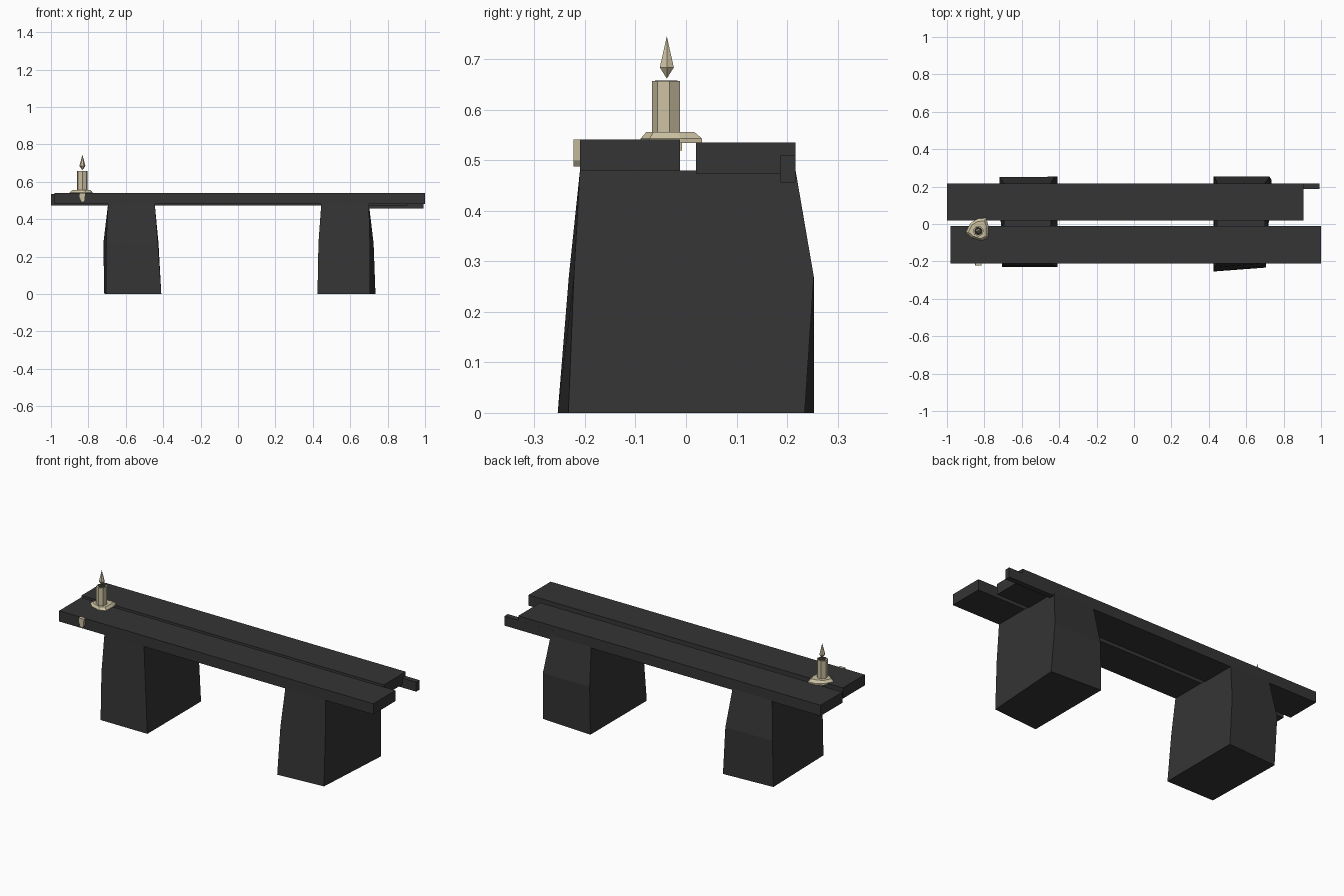
import bpy, bmesh, math

if "Cube" in bpy.data.objects:
    bpy.data.objects.remove(bpy.data.objects["Cube"])


def material(name, rgb):
    m = bpy.data.materials.new(name)
    m.diffuse_color = (*rgb, 1)
    m.use_nodes = True
    m.node_tree.nodes["Principled BSDF"].inputs["Base Color"].default_value = m.diffuse_color
    return m


STONE = material("charcoal_stone", (0.035, 0.035, 0.035))
WAX = material("tan_wax", (0.60, 0.53, 0.36))
CHAR = material("burnt_wick", (0.03, 0.028, 0.025))


def loft(name, rings, mat):
    """Closed solid through rings of points with equal counts, bottom to top."""
    bm = bmesh.new()
    rows = [[bm.verts.new(p) for p in ring] for ring in rings]
    n = len(rows[0])
    for a, b in zip(rows, rows[1:]):
        for i in range(n):
            j = (i + 1) % n
            bm.faces.new((a[i], a[j], b[j], b[i]))
    bm.faces.new(rows[0][::-1])
    bm.faces.new(rows[-1])
    bmesh.ops.remove_doubles(bm, verts=bm.verts, dist=1e-5)
    bmesh.ops.recalc_face_normals(bm, faces=bm.faces)
    me = bpy.data.meshes.new(name)
    bm.to_mesh(me)
    bm.free()
    me.materials.append(mat)
    ob = bpy.data.objects.new(name, me)
    bpy.context.collection.objects.link(ob)
    return ob


def at_z(points, z):
    return [(x, y, z) for x, y in points]


def box(name, x0, x1, y0, y1, z0, z1, mat):
    rect = [(x0, y0), (x1, y0), (x1, y1), (x0, y1)]
    return loft(name, [at_z(rect, z0), at_z(rect, z1)], mat)


def circle(x, y, r, n, turn=0.0):
    return [(x + r * math.cos(turn + i * math.tau / n),
             y + r * math.sin(turn + i * math.tau / n)) for i in range(n)]


# seat planks, offset from one another
box("front_plank", -0.98, 1.0, -0.21, -0.012, 0.48, 0.541, STONE)
box("back_plank", -1.0, 0.905, 0.02, 0.217, 0.474, 0.535, STONE)
# broken splinter at the back right end
box("splinter", 0.66, 0.992, 0.187, 0.2172, 0.456, 0.51, STONE)

# rough stone legs: base, bulge and top outlines
loft("left_leg", [
    at_z([(-0.705, -0.23), (-0.41, -0.23), (-0.41, 0.253), (-0.715, 0.235)], 0),
    at_z([(-0.705, -0.222), (-0.428, -0.222), (-0.425, 0.253), (-0.72, 0.25)], 0.27),
    at_z([(-0.695, -0.21), (-0.445, -0.21), (-0.445, 0.217), (-0.695, 0.217)], 0.48),
], STONE)
loft("right_leg", [
    at_z([(0.425, -0.254), (0.705, -0.233), (0.735, 0.235), (0.425, 0.253)], 0),
    at_z([(0.43, -0.232), (0.705, -0.222), (0.725, 0.253), (0.43, 0.253)], 0.27),
    at_z([(0.445, -0.21), (0.70, -0.21), (0.70, 0.217), (0.445, 0.217)], 0.48),
], STONE)

# candle with a charred top
CX, CY = -0.832, -0.038
loft("candle", [at_z(circle(CX, CY, 0.029, 7, 0.2), z) for z in (0.535, 0.657)], WAX)
loft("candle_top", [at_z(circle(CX, CY, 0.023, 7, 0.2), z) for z in (0.654, 0.6585)], CHAR)

# flame as a faceted double cone
loft("flame", [at_z(circle(CX, CY, r, 6), z)
               for r, z in ((0, 0.662), (0.016, 0.684), (0, 0.746))], WAX)

# melted wax puddle with an uneven outline
puddle = [(-0.90, -0.045), (-0.87, -0.072), (-0.815, -0.09), (-0.78, -0.072),
          (-0.778, -0.01), (-0.79, 0.032), (-0.835, 0.028), (-0.875, 0.005)]
inner = [(CX + (x - CX) * 0.78, CY + (y - CY) * 0.78) for x, y in puddle]
loft("wax_puddle", [at_z(puddle, 0.534), at_z(puddle, 0.543), at_z(inner, 0.556)], WAX)
# wax running into the gap between the planks
box("gap_drip", -0.85, -0.815, -0.013, -0.008, 0.52, 0.545, WAX)

# wax drip on the front edge
drip = [(-0.848, 0.541), (-0.85, 0.52), (-0.84, 0.495), (-0.828, 0.488),
        (-0.819, 0.5), (-0.815, 0.541)]
loft("front_drip", [[(x, y, z) for x, z in drip] for y in (-0.223, -0.208)], WAX)
